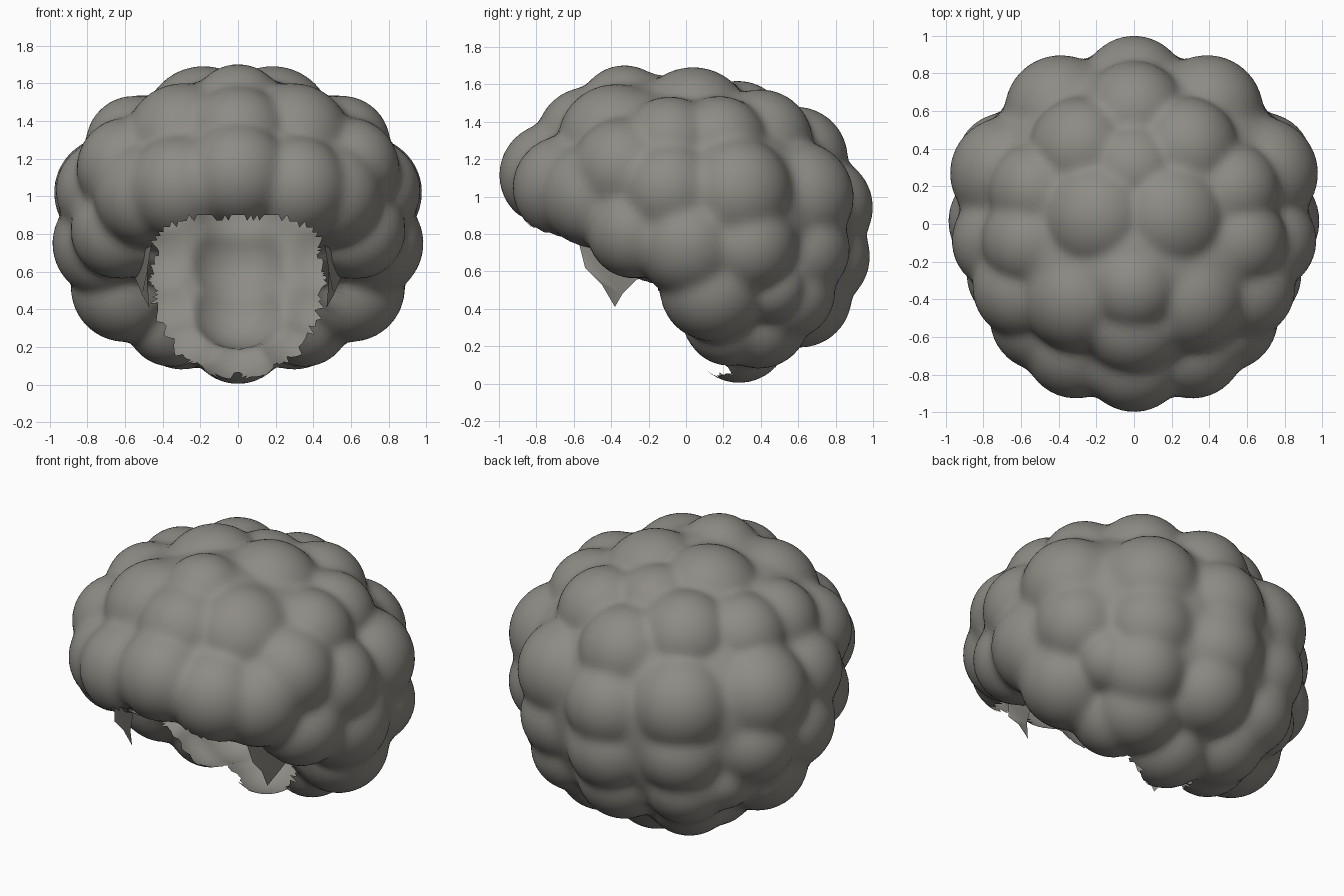
import bpy
import bmesh
import math
from mathutils import Vector

cube = bpy.data.objects.get("Cube")
if cube:
    bpy.data.objects.remove(cube, do_unlink=True)

# Single warm grey colour
GREY = (0.27, 0.26, 0.235, 1.0)
grey = bpy.data.materials.new("warm_grey")
grey.use_nodes = True
grey.diffuse_color = GREY
shader = next(n for n in grey.node_tree.nodes if n.type == 'BSDF_PRINCIPLED')
shader.inputs["Base Color"].default_value = GREY
shader.inputs["Roughness"].default_value = 0.8

CENTRE = Vector((0, 0.05, 0.9))

# Curl clumps: outermost point and roundness; those off centre are mirrored
crown = [
    (0, .4, 1.59, .27), (.3, .03, 1.67, .32), (0, -.47, 1.66, .25),
    (0, -.75, 1.47, .28), (.43, -.58, 1.48, .31), (.41, .56, 1.48, .28),
    (.72, .23, 1.43, .26), (.76, -.14, 1.42, .26), (0, .83, 1.34, .28),
]
fringe = [
    (0, -.99, 1.19, .28), (.42, -.9, 1.1, .28), (.67, -.71, 1.05, .28),
    (.8, -.48, 1.24, .27), (.86, -.39, .79, .26),
]
sides = [
    (.96, -.14, 1.08, .27), (.96, .36, 1.07, .3), (.98, 0, .69, .29),
    (.92, .43, .69, .26), (.84, .18, .36, .29), (.7, .55, .43, .2),
]
back = [
    (.56, .84, 1.04, .3), (0, 1, .96, .28), (0, .97, .59, .28),
    (.55, .82, .65, .27), (0, .83, .3, .28), (.52, .71, .35, .26),
    (.41, .52, .14, .27), (0, .38, .02, .27), (.48, .3, .14, .25),
]
# Shallow rim that turns under towards the face opening
rim = [
    (.46, -.07, .47, .15), (.5, -.45, .72, .15), (.35, .08, .26, .15),
    (0, -.72, .84, .15), (0, -.2, .45, .15), (0, .18, .08, .15),
]

clumps = []
for x, y, z, size in crown + fringe + sides + back + rim:
    for side in ((1, -1) if x else (1,)):
        tip = Vector((x * side, y, z)) - CENTRE
        reach = tip.length
        middle = tip * (1 - size / reach)
        clumps.append((tip / reach, reach, middle,
                       middle.length_squared - size * size))


def surface_distance(direction):
    """Distance from the centre to the outermost clump or the core."""
    total = weight = farthest = 0.0
    for axis, reach, middle, power in clumps:
        w = math.exp(20 * (axis.dot(direction) - 1))
        total += w * reach
        weight += w
        along = middle.dot(direction)
        inside = along * along - power
        if inside > 0:
            farthest = max(farthest, along + math.sqrt(inside))
    return max(farthest, total / weight - 0.1)


def in_opening(p):
    """True inside the ragged egg-shaped face opening."""
    if p.y > 0.25:
        return False
    angle = math.atan2(p.z - 0.52, p.x)
    ragged = 1 + 0.025 * math.sin(13 * angle) + 0.02 * math.sin(29 * angle)
    across = abs(p.x) / (0.45 * ragged)
    up = (p.z - 0.52) / ragged
    if up > 0:
        return across ** 4 + (up / 0.37) ** 4 < 1
    return across ** 2 + (up / 0.48) ** 2 < 1


def finish(bm, name):
    for face in bm.faces:
        face.smooth = True
    mesh = bpy.data.meshes.new(name)
    bm.to_mesh(mesh)
    bm.free()
    mesh.materials.append(grey)
    obj = bpy.data.objects.new(name, mesh)
    bpy.context.scene.collection.objects.link(obj)


# Hair shell: a sphere pushed out to the clumps, then softened
bm = bmesh.new()
bmesh.ops.create_icosphere(bm, subdivisions=6, radius=1)
for v in bm.verts:
    d = v.co.normalized()
    v.co = CENTRE + d * surface_distance(d)
for _ in range(2):
    bmesh.ops.smooth_vert(bm, verts=bm.verts[:], factor=0.5,
                          use_axis_x=True, use_axis_y=True, use_axis_z=True)

# Face opening
gone = [f for f in bm.faces if in_opening(f.calc_center_median())]
bmesh.ops.delete(bm, geom=gone, context='FACES')
finish(bm, "hair_shell")

# Torn flaps hanging beside the opening
flaps = {
    "temple_flap": [(.46, -.57, .74), (.48, -.54, .62), (.48, -.45, .53),
                    (.47, -.38, .41), (.51, -.34, .48), (.56, -.22, .6),
                    (.54, -.38, .74)],
    "ear_flap": [(.48, -.12, .46), (.54, -.07, .4), (.62, -.05, .42),
                 (.61, -.06, .5), (.53, -.1, .55)],
}
for name, outline in flaps.items():
    for label, side in (("left", 1), ("right", -1)):
        bm = bmesh.new()
        ring = [bm.verts.new((x * side, y, z)) for x, y, z in outline]
        bm.faces.new(ring if side > 0 else ring[::-1])
        bmesh.ops.triangulate(bm, faces=bm.faces[:])
        finish(bm, label + "_" + name)
